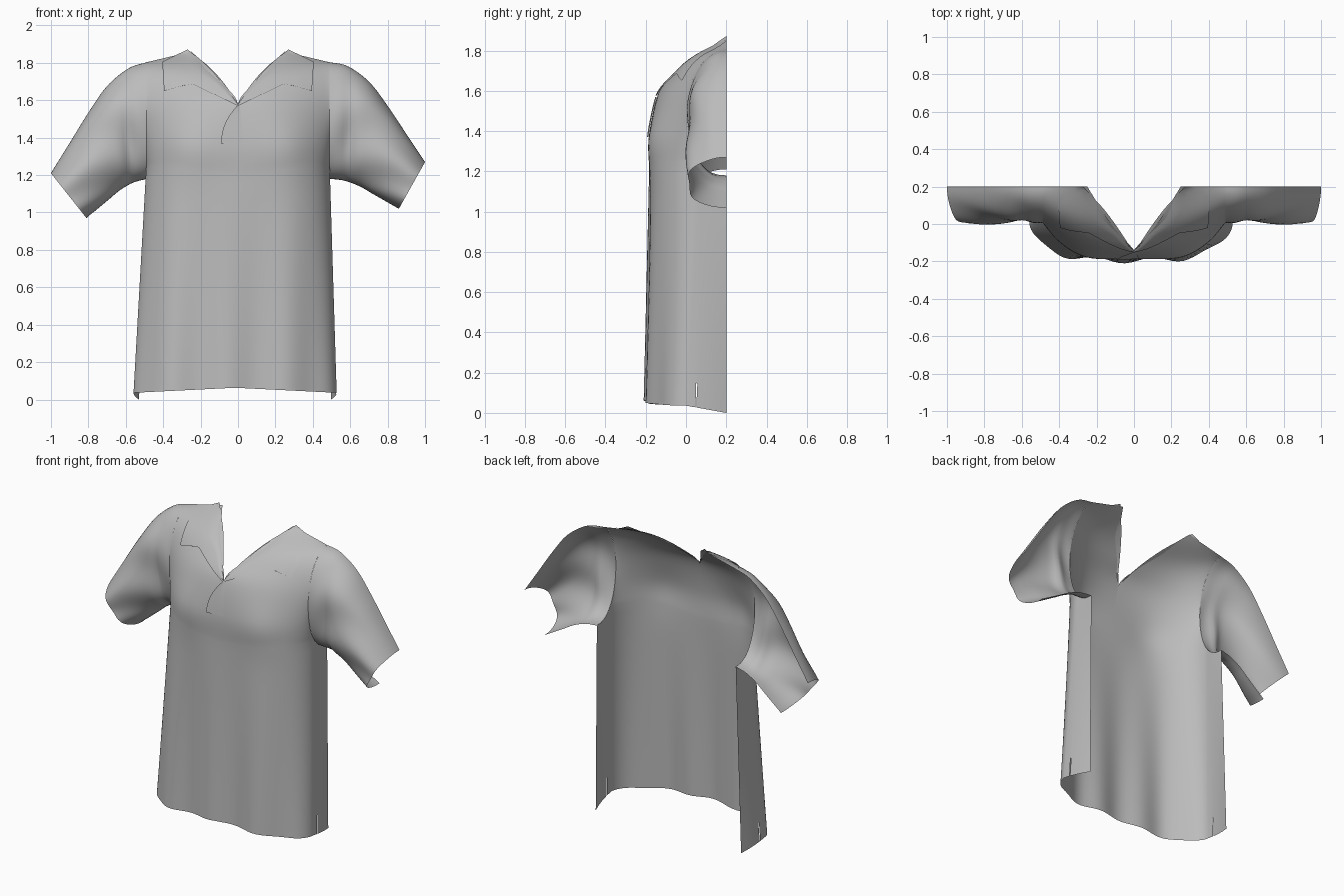
import bpy, bmesh
from math import sin, cos, pi, exp
from mathutils import Vector
from mathutils.bvhtree import BVHTree

cube = bpy.data.objects.get("Cube")
if cube:
    bpy.data.objects.remove(cube)

cloth = bpy.data.materials.new("grey cloth")
cloth.use_nodes = True
GREY = (0.5, 0.5, 0.5, 1)
cloth.diffuse_color = GREY
cloth.node_tree.nodes["Principled BSDF"].inputs["Base Color"].default_value = GREY


def sample(pts, t):
    """Smooth point at t in 0..1 along evenly spaced control points."""
    f = t * (len(pts) - 1)
    i = min(int(f), len(pts) - 2)
    f -= i
    p = [Vector(pts[min(max(i + k, 0), len(pts) - 1)]) for k in (-1, 0, 1, 2)]
    m1, m2 = (p[2] - p[0]) / 2, (p[3] - p[1]) / 2
    return (p[1] * (2*f**3 - 3*f**2 + 1) + m1 * (f**3 - 2*f**2 + f)
            + p[2] * (3*f**2 - 2*f**3) + m2 * (f**3 - f**2))


def add_grid(bm, rows, skip=()):
    """Skin a grid of points with quads."""
    vs = [[bm.verts.new(p) for p in row] for row in rows]
    for j in range(len(vs) - 1):
        for i in range(len(vs[j]) - 1):
            if (j, i) not in skip:
                bm.faces.new((vs[j][i], vs[j][i+1], vs[j+1][i+1], vs[j+1][i]))


def finish(name, bm):
    """Merge seams, face the surface forward and make the object."""
    bmesh.ops.remove_doubles(bm, verts=bm.verts, dist=0.0008)
    bmesh.ops.recalc_face_normals(bm, faces=bm.faces)
    bm.normal_update()
    if sum(f.normal.y * f.calc_area() for f in bm.faces) > 0:
        bmesh.ops.reverse_faces(bm, faces=bm.faces)
    mesh = bpy.data.meshes.new(name)
    bm.to_mesh(mesh)
    bm.free()
    mesh.materials.append(cloth)
    ob = bpy.data.objects.new(name, mesh)
    bpy.context.collection.objects.link(ob)
    bpy.ops.object.select_all(action='DESELECT')
    ob.select_set(True)
    bpy.context.view_layer.objects.active = ob
    bpy.ops.object.shade_smooth_by_angle(angle=1.0)


# Sleeve top and bottom edges, both on the open back plane
BACK = 0.2
TOP = [(.49, BACK, 1.803), (.585, BACK, 1.783), (.70, BACK, 1.70),
       (.80, BACK, 1.57), (.90, BACK, 1.42), (1.0, BACK, 1.27)]
BOTTOM = [(.49, BACK, 1.18), (.57, BACK, 1.17), (.65, BACK, 1.14),
          (.72, BACK, 1.10), (.79, BACK, 1.06), (.86, BACK, 1.02)]


def sleeve_point(s, phi, side):
    top, bot = sample(TOP, s), sample(BOTTOM, s)
    if side < 0:  # the right sleeve hangs a little lower
        top.z -= .06 * s
        bot += Vector((-.05, 0, -.05)) * s
    c = cos(phi)
    # rounder over the shoulder, fuller under the arm
    depth = .193 * max(sin(phi), 0) ** (1 if c > 0 else .8)
    fold = min(s * 4, 1) * sin(phi)
    depth += fold * (.01 * sin(5 * phi + 9 * s) - .035 * exp(-((s - .22) / .08) ** 2) * (phi / pi))
    p = (top + bot) / 2 + (top - bot) / 2 * c
    p.y = BACK - depth
    return Vector((p.x * side, p.y, p.z))


# Torso: front panel from centre to armhole, plus the side returns
NECK = [(0, -.182, 1.2), (0, -.184, 1.37), (0, -.14, 1.58),
        (.075, -.06, 1.68), (.15, .04, 1.77), (.25, BACK, 1.86)]
PIT = .78 * pi
COLS = 26
SIDE_Y = [0, .047, .051, .1, .15, BACK]


def lean(p):
    """Sideways hang, soft pleats toward the hem and a fuller chest."""
    low = max(0, 1 - p.z / 1.25)
    front = min(max(-p.y / .15, 0), 1)
    wave = .5 + .5 * cos(2 * pi * (p.x + .04) / .31)
    chest = exp(-((abs(p.x) - .27) / .13) ** 2 - ((p.z - 1.34) / .15) ** 2)
    return Vector((p.x - .016 * low,
                   p.y - front * (.032 * low * wave + .014 * chest), p.z))


def front_row(inner, outer, roundness, falloff):
    row = []
    for i in range(COLS + 1):
        u = sin(pi / 2 * i / COLS)
        p = inner.lerp(outer, u)
        p.y = outer.y + (inner.y - outer.y) * max(1 - u ** roundness, 0) ** falloff
        row.append(lean(p))
    return row


bm = bmesh.new()
for side in (-1, 1):
    flip = Vector((side, 1, 1))
    hem = [Vector(((.543 - .75 * y * y) * side, y, .036 - y * .18)) for y in SIDE_Y]
    pit = [sleeve_point(0, PIT + (pi - PIT) * k / (len(SIDE_Y) - 1), side)
           for k in range(len(SIDE_Y))]
    steps = [0, .05, .1] + [.1 + .9 * k / 18 for k in range(1, 19)]
    hem_mid, chest_mid = Vector((0, -.18, .063)), Vector(NECK[0])
    front, returns = [], []
    for t in steps:
        front.append(front_row(hem_mid.lerp(chest_mid, t), hem[0].lerp(pit[0], t), 3.2, .6))
        returns.append([lean(a.lerp(b, t)) for a, b in zip(hem, pit)])
    for k in range(1, 29):
        v = k / 28  # the chest flows softly into the sleeve above the armpit
        front.append(front_row(sample(NECK, v) * flip, sleeve_point(0, PIT * (1 - v), side),
                               3.2 - 1.2 * v, .6 + .6 * min(1, v * 1.8)))
    add_grid(bm, front)
    add_grid(bm, returns, skip={(0, 1), (1, 1)})  # side vent at the hem
tree = BVHTree.FromBMesh(bm)
finish("shirt_body", bm)

# Sleeves, open along the back
for side, name in ((1, "left_sleeve"), (-1, "right_sleeve")):
    bm = bmesh.new()
    add_grid(bm, [[sleeve_point(j / 24, pi * i / 32, side) for i in range(33)]
                  for j in range(25)])
    finish(name, bm)


def throat(z):
    """Depth of the neckline, climbing from throat to nape."""
    t = min(max((z - 1.575) / .297, 0), 1)
    return -.145 + .345 * t ** 1.25


def drape(x, z, gap):
    """Lay a point on the chest with a small gap."""
    hit = tree.ray_cast(Vector((x, -1, z)), Vector((0, 1, 0)))[0]
    if hit:
        return Vector((x, hit.y - gap, z))
    return Vector((x, BACK if abs(x) > .25 else throat(z), z))


# Collar flaps folded down over the chest
INNER = [(0, 0, 1.578), (.07, 0, 1.685), (.15, 0, 1.775), (.23, 0, 1.84), (.27, 0, 1.872)]
OUTER = [(0, 0, 1.57), (.25, 0, 1.69), (.395, 0, 1.65), (.4, 0, 1.73), (.405, 0, 1.805)]
for side, name in ((1, "left_collar"), (-1, "right_collar")):
    bm = bmesh.new()
    rows = []
    for j in range(17):
        k = min(j // 4, 3)
        a = sample(INNER, j / 16)
        b = Vector(OUTER[k]).lerp(Vector(OUTER[k + 1]), j / 4 - k)
        row = [a.lerp(b, i / 8) for i in range(9)]
        rows.append([drape(p.x * side, p.z, .01) for p in row])
        rows[-1][0].y = throat(a.z)
    add_grid(bm, rows)
    finish(name, bm)

# Button placket, its free edge on the right and blending in on the left
bm = bmesh.new()
rows = []
for j in range(9):
    t = j / 8
    left, right = -.09 + .085 * t ** 2.2, .03 - .02 * t
    rows.append([drape(left + (right - left) * i / 5, 1.37 + .2 * t, .009 - .0014 * i)
                 for i in range(6)])
add_grid(bm, rows)
finish("placket", bm)
